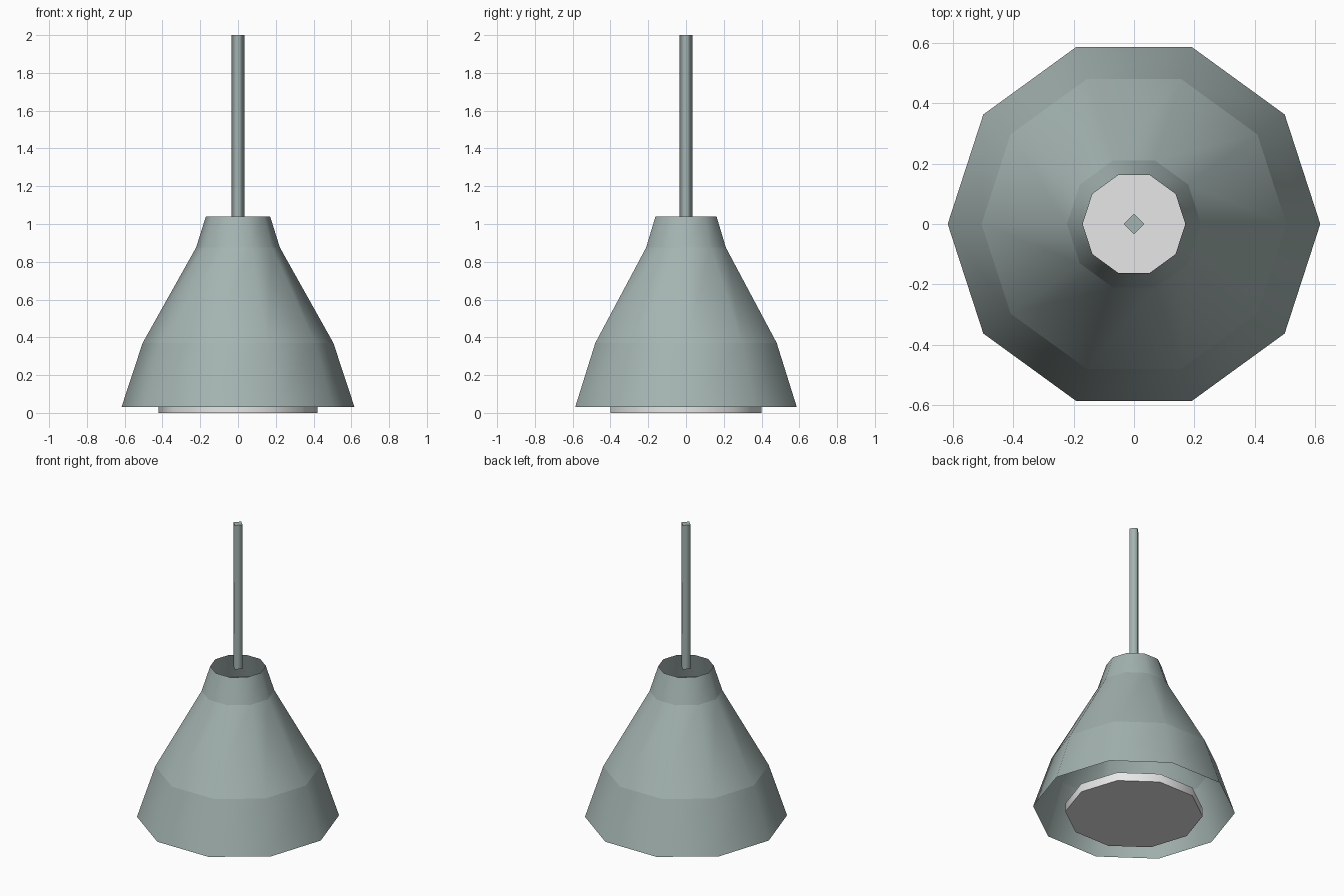
import bpy, math

if "Cube" in bpy.data.objects:
    bpy.data.objects.remove(bpy.data.objects["Cube"])


def material(name, rgb):
    m = bpy.data.materials.new(name)
    m.diffuse_color = (*rgb, 1)
    m.use_nodes = True
    m.node_tree.nodes["Principled BSDF"].inputs["Base Color"].default_value = m.diffuse_color
    return m


def lathe(name, profile, sides, mat, caps=False):
    """Spin (radius, z) points round z; smooth round the axis, sharp at each ring."""
    verts = [(r * math.cos(math.tau * i / sides), r * math.sin(math.tau * i / sides), z)
             for r, z in profile for i in range(sides)]
    faces = [(k * sides + i, k * sides + (i + 1) % sides,
              (k + 1) * sides + (i + 1) % sides, (k + 1) * sides + i)
             for k in range(len(profile) - 1) for i in range(sides)]
    if caps:
        faces.append(tuple(reversed(range(sides))))
        faces.append(tuple(range(len(verts) - sides, len(verts))))
    me = bpy.data.meshes.new(name)
    me.from_pydata(verts, [], faces)
    me.materials.append(mat)
    for p in me.polygons:
        p.use_smooth = True
    for e in me.edges:
        a, b = e.vertices
        e.use_edge_sharp = a // sides == b // sides
    me.update()
    ob = bpy.data.objects.new(name, me)
    bpy.context.collection.objects.link(ob)
    return ob


grey_green = material("grey green metal", (0.37, 0.456, 0.44))
white = material("white diffuser", (0.8, 0.8, 0.8))

# Shade: thin shell, open at the top and bottom
lathe("shade", [(0.617, 0.03), (0.505, 0.37), (0.222, 0.875), (0.17, 1.04)], 10, grey_green)

# Light disc inside the bottom opening
lathe("light_disc", [(0.42, 0.0), (0.42, 0.057)], 10, white, caps=True)

# Hanging rod, four sided
lathe("hanging_rod", [(0.034, 1.03), (0.034, 2.0)], 4, grey_green, caps=True)
